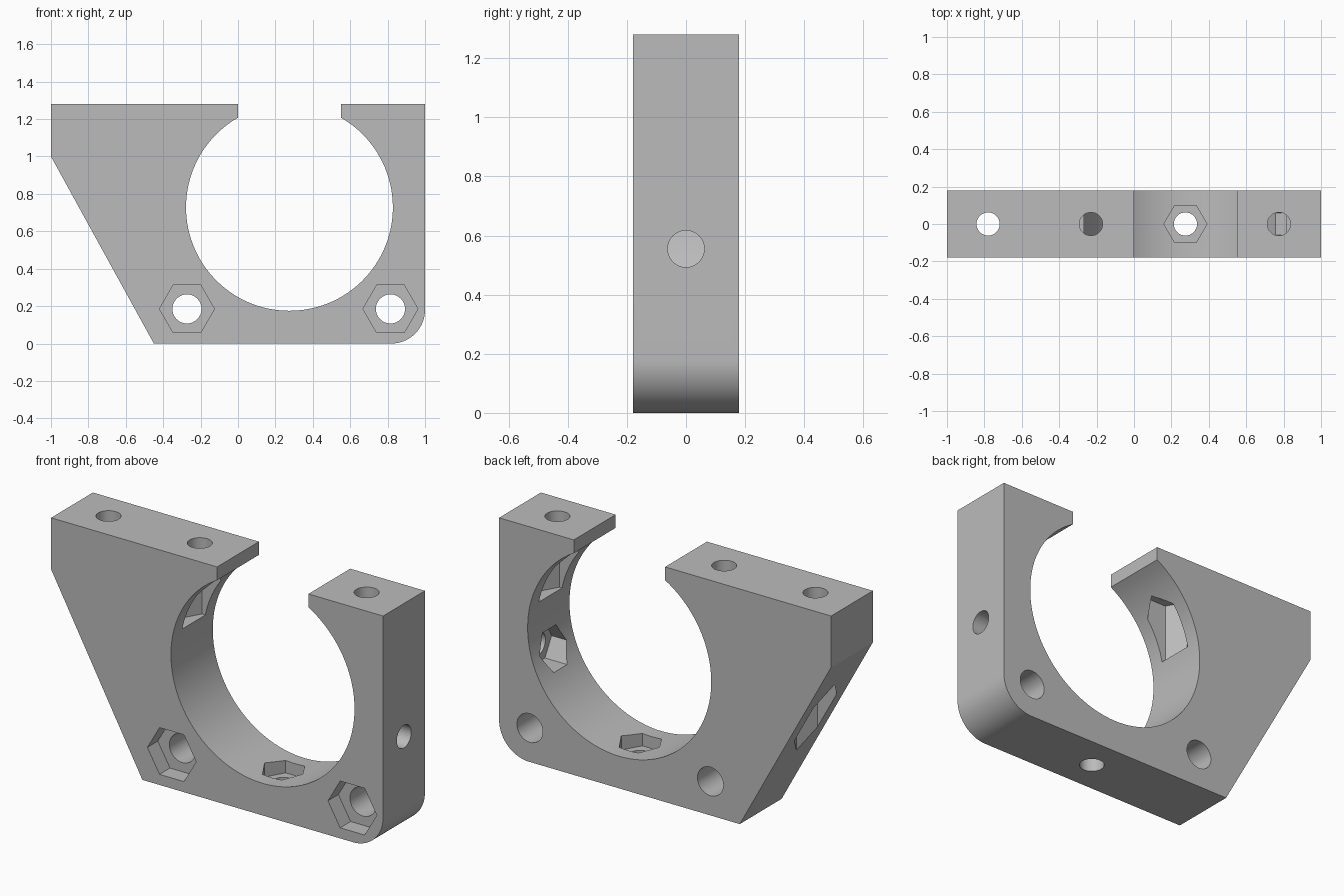
import bpy, bmesh, math
from mathutils import Matrix, Vector

cube = bpy.data.objects.get("Cube")
if cube:
    bpy.data.objects.remove(cube, do_unlink=True)

DEPTH = 0.36
TOP = 1.28
BORE_X, BORE_Z, BORE_R = 0.275, 0.728, 0.553

grey = bpy.data.materials.new("plain grey")
grey.use_nodes = True
color = (0.5, 0.5, 0.5, 1)
grey.diffuse_color = color
grey.node_tree.nodes["Principled BSDF"].inputs["Base Color"].default_value = color


def new_object(name, bm):
    mesh = bpy.data.meshes.new(name)
    bmesh.ops.recalc_face_normals(bm, faces=bm.faces)
    bm.to_mesh(mesh)
    bm.free()
    obj = bpy.data.objects.new(name, mesh)
    bpy.context.scene.collection.objects.link(obj)
    return obj


def arc(cx, cz, r, start, end, steps):
    angles = [start + (end - start) * i / steps for i in range(steps + 1)]
    return [(cx + r * math.cos(a), cz + r * math.sin(a)) for a in angles]


# Clamp body: plate outline with an open bore, extruded through its depth
half_gap = math.acos(0.275 / BORE_R)
outline = [(-1, TOP), (0, TOP)]
outline += arc(BORE_X, BORE_Z, BORE_R, math.pi - half_gap, 2 * math.pi + half_gap, 96)
outline += [(0.55, TOP), (1, TOP)]
outline += arc(0.82, 0.18, 0.18, 0, -math.pi / 2, 20)
outline += [(-0.45, 0), (-1, 1)]
bm = bmesh.new()
face = bm.faces.new([bm.verts.new((x, -DEPTH / 2, z)) for x, z in outline])
extruded = bmesh.ops.extrude_face_region(bm, geom=[face])["geom"]
moved = [v for v in extruded if isinstance(v, bmesh.types.BMVert)]
bmesh.ops.translate(bm, verts=moved, vec=(0, DEPTH, 0))
body = new_object("clamp_body", bm)
body.data.materials.append(grey)

cutters = []


def cut(start, end, radius, sides):
    """Prism cutter between two points, with a corner along x (or y if it runs along x)."""
    start, end = Vector(start), Vector(end)
    axis = end - start
    side = Vector((0, 1, 0)) if abs(axis.x) > 0 else Vector((1, 0, 0))
    up = axis.normalized()
    turn = Matrix((side, up.cross(side), up)).transposed().to_4x4()
    bm = bmesh.new()
    rings = []
    for point in (start, end):
        ring = []
        for i in range(sides):
            a = 2 * math.pi * i / sides
            offset = turn @ Vector((math.cos(a), math.sin(a), 0))
            ring.append(bm.verts.new(point + offset * radius))
        rings.append(ring)
        bm.faces.new(ring)
    for i in range(sides):
        j = (i + 1) % sides
        bm.faces.new((rings[0][i], rings[0][j], rings[1][j], rings[1][i]))
    cutter = new_object("hole_cutter", bm)
    cutter.hide_render = True
    cutter.data.materials.append(grey)
    cutters.append(cutter)


BOLT, NUT = 0.062, 0.115

# Mounting holes through the plate, with hex recesses on the front
for x in (-0.273, 0.815):
    cut((x, -0.3, 0.185), (x, 0.3, 0.185), 0.078, 32)
    cut((x, -0.3, 0.185), (x, -0.09, 0.185), 0.147, 6)

# Vertical bolt holes from the top, each ending in a nut slot
for x, floor in ((-0.78, 0.2), (-0.23, 0.84), (0.775, 0.84)):
    cut((x, 0, 1.4), (x, 0, 1.1), BOLT, 32)
    cut((x, 0, 1.17), (x, 0, floor), NUT, 6)

# Set screw holes from below and from the side, with nut pockets in the bore
cut((BORE_X, 0, -0.1), (BORE_X, 0, 0.3), BOLT, 32)
cut((BORE_X, 0, 0.11), (BORE_X, 0, 0.4), NUT, 6)
cut((1.1, 0, 0.555), (0.7, 0, 0.555), BOLT, 32)
cut((0.89, 0, 0.555), (0.6, 0, 0.555), NUT, 6)

for cutter in cutters:
    mod = body.modifiers.new("hole", "BOOLEAN")
    mod.operation = "DIFFERENCE"
    mod.solver = "EXACT"
    mod.object = cutter

# Bake the cuts and drop the cutters
bpy.context.view_layer.update()
graph = bpy.context.evaluated_depsgraph_get()
baked = bpy.data.meshes.new_from_object(body.evaluated_get(graph))
body.modifiers.clear()
body.data = baked
for cutter in cutters:
    bpy.data.objects.remove(cutter, do_unlink=True)

# Smooth the round walls, keep the edges sharp
bpy.ops.object.select_all(action="DESELECT")
body.select_set(True)
bpy.context.view_layer.objects.active = body
bpy.ops.object.shade_smooth_by_angle(angle=math.radians(25))
